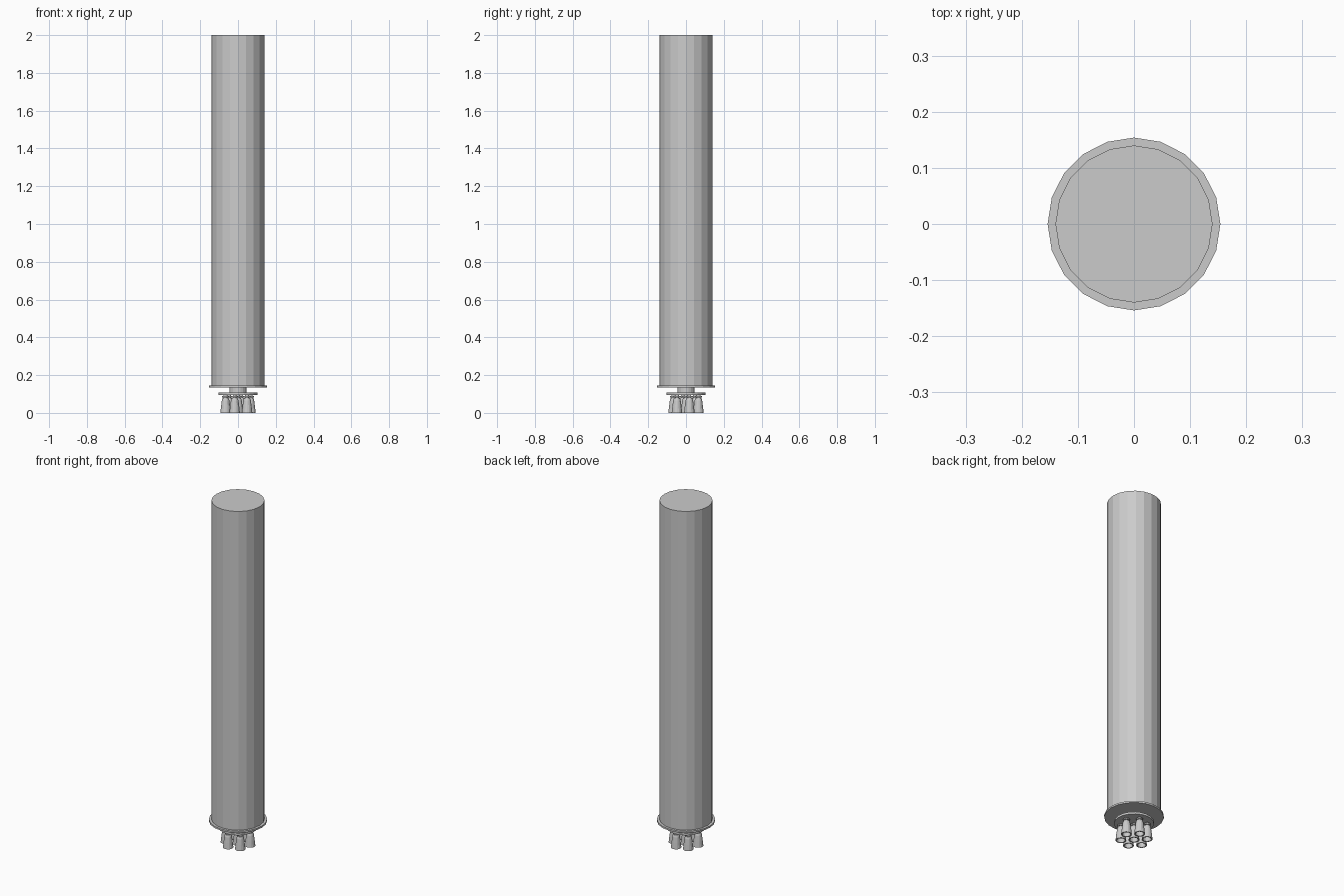
import bpy, bmesh, math

if "Cube" in bpy.data.objects:
    bpy.data.objects.remove(bpy.data.objects["Cube"])

def lathe(name, profile, sides=20, loc=(0, 0, 0)):
    """Spin a closed (radius, z) profile; radius 0 gives a pole vertex."""
    bm = bmesh.new()
    rings = []
    for r, z in profile:
        if r == 0:
            rings.append([bm.verts.new((0, 0, z))] * sides)
        else:
            rings.append([bm.verts.new((r * math.cos(2 * math.pi * i / sides),
                                        r * math.sin(2 * math.pi * i / sides), z))
                          for i in range(sides)])
    for a, b in zip(rings, rings[1:]):
        for i in range(sides):
            j = (i + 1) % sides
            bm.faces.new(list(dict.fromkeys((a[i], a[j], b[j], b[i]))))
    bmesh.ops.recalc_face_normals(bm, faces=bm.faces)
    mesh = bpy.data.meshes.new(name)
    bm.to_mesh(mesh)
    bm.free()
    obj = bpy.data.objects.new(name, mesh)
    obj.location = loc
    bpy.context.collection.objects.link(obj)
    return obj

def disc(name, r, z0, z1, sides=20, loc=(0, 0, 0)):
    return lathe(name, [(0, z0), (r, z0), (r, z1), (0, z1)], sides, loc)

# Main tank and its base flange
disc("tank_body", 0.14, 0.14, 2.0)
disc("base_flange", 0.154, 0.134, 0.144)

# Thrust structure
disc("thrust_neck", 0.046, 0.105, 0.136)
disc("engine_plate", 0.103, 0.096, 0.108)

# Seven engines: one in the centre, six around it
spots = [(0, 0)] + [(0.068 * math.cos(math.radians(15 + 60 * k)),
                     0.068 * math.sin(math.radians(15 + 60 * k))) for k in range(6)]
bell = [(0, 0.078), (0.016, 0.078), (0.020, 0.066), (0.024, 0.035), (0.028, 0.0),
        (0.022, 0.0), (0.018, 0.035), (0.013, 0.062), (0, 0.062)]
for k, (x, y) in enumerate(spots):
    lathe(f"engine_bell_{k}", bell, 16, (x, y, 0))
    disc(f"engine_collar_{k}", 0.018, 0.082, 0.089, 16, (x, y, 0))
    disc(f"engine_stem_{k}", 0.010, 0.076, 0.098, 12, (x, y, 0))
